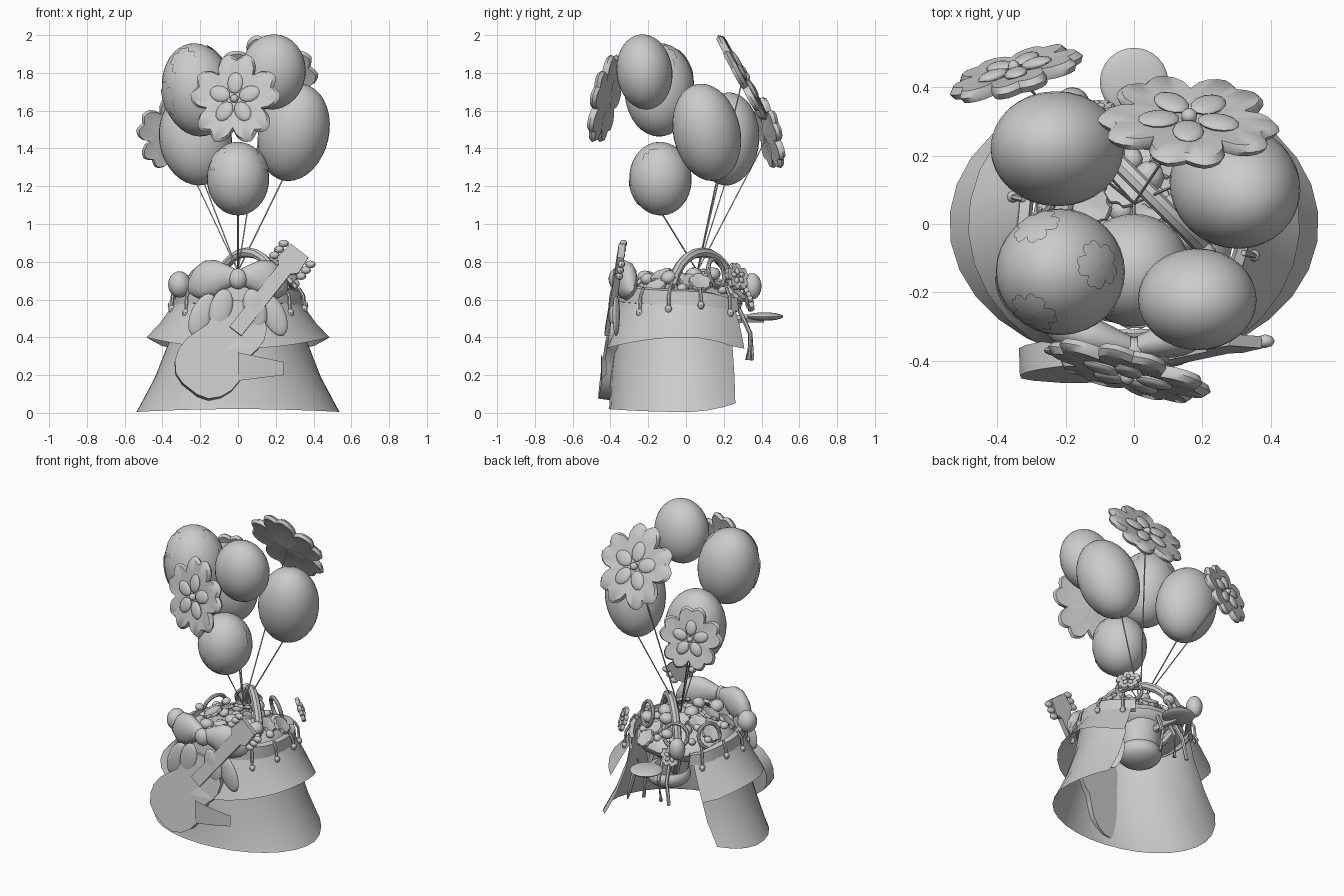
import bpy, bmesh, math, random
from mathutils import Matrix, Vector

random.seed(4)
if "Cube" in bpy.data.objects:
    bpy.data.objects.remove(bpy.data.objects["Cube"])

grey = bpy.data.materials.new("plain_grey")
grey.use_nodes = True
grey.diffuse_color = (0.6, 0.6, 0.6, 1)
grey.node_tree.nodes["Principled BSDF"].inputs["Base Color"].default_value = (0.6, 0.6, 0.6, 1)


def finish(name, bm, angle=40, recalc=True):
    if recalc:
        bmesh.ops.recalc_face_normals(bm, faces=bm.faces[:])
    mesh = bpy.data.meshes.new(name)
    bm.to_mesh(mesh)
    bm.free()
    ob = bpy.data.objects.new(name, mesh)
    bpy.context.collection.objects.link(ob)
    mesh.materials.append(grey)
    bpy.ops.object.select_all(action='DESELECT')
    ob.select_set(True)
    bpy.context.view_layer.objects.active = ob
    bpy.ops.object.shade_smooth_by_angle(angle=math.radians(angle))


def frame(loc, normal):
    return Matrix.Translation(loc) @ Vector(normal).to_track_quat('Z', 'Y').to_matrix().to_4x4()


def bridge(bm, loops, closed=True):
    """Join successive loops of vertices with quads."""
    for a, b in zip(loops, loops[1:]):
        n = len(a)
        for i in range(n if closed else n - 1):
            bm.faces.new((a[i], a[(i + 1) % n], b[(i + 1) % n], b[i]))


def add_ball(bm, mat, radii, seg=16):
    bmesh.ops.create_uvsphere(bm, u_segments=seg, v_segments=seg // 2 + 2, radius=1,
                              matrix=mat @ Matrix.Diagonal((*radii, 1)))


def ball(name, loc, radii, normal=(0, 0, 1), seg=16):
    bm = bmesh.new()
    add_ball(bm, frame(loc, normal), radii, seg)
    finish(name, bm)


def tube(name, pts, radius, sides=6, closed=False):
    """Sweep a round section along a path."""
    bm = bmesh.new()
    pts = [Vector(p) for p in pts]
    n, rings = len(pts), []
    for i, p in enumerate(pts):
        a, b = (i - 1, (i + 1) % n) if closed else (max(i - 1, 0), min(i + 1, n - 1))
        m = frame(p, pts[b] - pts[a])
        rings.append([bm.verts.new(m @ Vector((radius * math.cos(k * math.tau / sides),
                      radius * math.sin(k * math.tau / sides), 0))) for k in range(sides)])
    bridge(bm, rings + rings[:1] if closed else rings)
    if not closed:
        bm.faces.new(rings[0])
        bm.faces.new(rings[-1])
    finish(name, bm)


def ring(name, loc, normal, radius, thick):
    m, n = frame(loc, normal), 24
    tube(name, [m @ Vector((radius * math.cos(math.tau * i / n), radius * math.sin(math.tau * i / n), 0))
                for i in range(n)], thick, 8, True)


def sheet(name, rows, span=130, steps=22):
    """Wrap open at the back; rows are (rx, ry, z front, z side, z back)."""
    bm, grid = bmesh.new(), []
    for rx, ry, zf, zs, zb in rows:
        line = []
        for i in range(steps + 1):
            t = math.radians(span * (2 * i / steps - 1))
            c = math.cos(t)
            z = zs + (zf - zs) * max(c, 0) ** 2 + (zb - zs) * min(max(-c, 0) / 0.64, 1) ** 2
            line.append(bm.verts.new((rx * math.sin(t), -ry * c, z)))
        grid.append(line)
    bridge(bm, grid, False)
    finish(name, bm, recalc=False)


# Wrapping paper: skirt, collar and rim band
sheet("wrap_skirt", [(.54, .41, .02, .005, .05), (.525, .405, .04, .03, .07),
                     (.44, .4, .19, .19, .19), (.35, .38, .38, .42, .38), (.32, .34, .6, .6, .56)])
sheet("wrap_collar", [(.485, .43, .34, .4, .34), (.41, .4, .45, .48, .45), (.34, .36, .59, .58, .55)], 136)
sheet("rim_band", [(.32, .34, .58, .565, .53), (.345, .365, .59, .57, .54), (.34, .355, .67, .645, .61),
                   (.31, .33, .68, .655, .61), (.3, .32, .6, .6, .58)], 140)


def petal_radius(a):
    u = abs((((a + math.pi / 10) * 5 / math.tau) % 1) * 2 - 1)
    return 1 - .33 * u ** 3.5 - .12 * max(0, 1 - u / .3)


def petal_point(i, seg, r, h):
    a = i * math.tau / seg
    return Vector((r * petal_radius(a) * math.cos(a), r * petal_radius(a) * math.sin(a), h))


def blossom(name, loc, normal, r, thick, seg=60, detail=True):
    """Notched flower plate with a raised inner flower."""
    bm, m = bmesh.new(), frame(loc, normal)
    loops = [[bm.verts.new(m @ petal_point(i, seg, r * f, h * thick)) for i in range(seg)]
             for f, h in ((.12, -.6), (.6, -.25), (.95, -.4), (1, 0), (.93, .4), (.6, .35), (.12, .1))]
    bridge(bm, loops)
    bm.faces.new(loops[0])
    bm.faces.new(loops[-1])
    if detail:
        for k in range(5):
            turn = Matrix.Rotation(math.tau * k / 5 + math.pi / 2, 4, 'Z')
            add_ball(bm, m @ turn @ Matrix.Translation((r * .34, 0, thick * .4)), (r * .23, r * .17, thick * .35), 12)
        add_ball(bm, m @ Matrix.Translation((0, 0, thick * .4)), (r * .09, r * .09, thick * .5), 10)
    finish(name, bm, 50)


def patch(name, shape, direction, size, seg=40):
    """Thin blossom lying on a balloon surface; shape maps the unit sphere to it."""
    bm, q, loops = bmesh.new(), Vector(direction).to_track_quat('Z', 'Y'), []
    for f in (.05, .4, .7, 1):
        loop = []
        for i in range(seg):
            flat = petal_point(i, seg, size * f, 0)
            p = flat.length
            d = q @ Vector((flat.x * math.sin(p) / p, flat.y * math.sin(p) / p, math.cos(p)))
            loop.append(bm.verts.new(shape @ (d * 1.025)))
        loops.append(loop)
    bridge(bm, loops)
    bm.faces.new(loops[0][::-1])
    bmesh.ops.reverse_faces(bm, faces=bm.faces[:])
    bmesh.ops.recalc_face_normals(bm, faces=bm.faces[:])
    bm.faces.ensure_lookup_table()
    if bm.faces[0].normal.dot(Vector(direction)) < 0:
        bmesh.ops.reverse_faces(bm, faces=bm.faces[:])
    finish(name, bm, recalc=False)


# Tilted balloons, their strings and printed blossoms
knot = Vector((0, .06, .75))
balloons = [((-.215, -.14, 1.71), (.187, .185, .248), (-.16, .02, 1), False),
            ((.185, -.22, 1.805), (.173, .148, .2), (.12, -.12, 1), False),
            ((.295, .11, 1.485), (.187, .178, .264), (.23, -.22, 1), True),
            ((-.225, .22, 1.45), (.192, .168, .248), (-.2, .06, 1), True),
            ((0, -.135, 1.24), (.165, .165, .195), (0, -.06, 1), True)]
shapes = []
for i, (loc, radii, axis, tied) in enumerate(balloons):
    tilt = Vector((0, 0, 1)).rotation_difference(Vector(axis)).to_matrix().to_4x4()
    place = Matrix.Translation(loc) @ tilt
    shapes.append(place @ Matrix.Diagonal((*radii, 1)))
    bm = bmesh.new()
    add_ball(bm, place, radii, 32)
    finish(f"balloon_{i}", bm)
    if tied:
        tube(f"balloon_string_{i}", [knot, shapes[-1] @ Vector((0, 0, -.98))], .004, 4)
for b, direction in ((0, (-.3, -.7, .7)), (0, (.75, .1, .65)), (0, (-.25, .7, .6)), (0, (-.9, -.4, -.1)),
                     (4, (-.7, -.5, .6)), (4, (.8, -.2, .5)), (4, (.1, -1, -.4))):
    patch(f"balloon_print_{b}", shapes[b], direction, .4)

# Big blossoms, two of them on strings
for i, (loc, normal, r) in enumerate((((-.015, -.43, 1.66), (-.28, -1, .22), .25),
                                      ((.16, .3, 1.77), (.05, .85, .47), .27),
                                      ((-.345, .44, 1.48), (-.28, .95, .25), .205))):
    blossom(f"big_blossom_{i}", loc, normal, r, .045)
    if i:
        tube(f"blossom_string_{i}", [knot, loc], .004, 4)

# Guitar leaning on the front
axis = Vector((.62, .13, .78)).normalized()
side = axis.cross(Vector((0, -1, .1))).normalized()
out = side.cross(axis)
guitar = Matrix.Translation((-.25, -.42, .13)) @ Matrix((side, axis, out)).transposed().to_4x4()


def guitar_part(name, half, low, high):
    """Mirrored outline of (half width, length) pairs, extruded."""
    bm = bmesh.new()
    face = bm.faces.new([bm.verts.new(guitar @ Vector((x, y, low)))
                         for x, y in half + [(-x, y) for x, y in reversed(half)]])
    ext = bmesh.ops.extrude_face_region(bm, geom=[face])
    bmesh.ops.translate(bm, vec=out * (high - low),
                        verts=[v for v in ext["geom"] if isinstance(v, bmesh.types.BMVert)])
    finish(name, bm, 35)


guitar_part("guitar_body", [(.05, -.01), (.11, .01), (.155, .06), (.178, .12), (.18, .19), (.16, .26), (.14, .32),
                            (.15, .38), (.148, .44), (.12, .5), (.06, .54)], -.04, .04)
guitar_part("guitar_neck", [(.04, .38), (.04, .8), (.07, .83), (.06, .93)], .025, .06)
for s in (-1, 1):
    for k in range(3):
        ball("guitar_peg", guitar @ Vector((s * .09, .83 + .04 * k, .035)), (.028, .02, .02), seg=8)

# Bow with two scalloped wings, tails, leaves and knot
for s in (-1, 1):
    bm = bmesh.new()
    loops = [[bm.verts.new((s * x, -.36 + .25 * x + d * math.sin(k * math.tau / 12),
                            z + h * math.cos(k * math.tau / 12))) for k in range(12)]
             for x, z, h, d in ((.01, .72, .04, .03), (.06, .72, .065, .045), (.12, .71, .1, .06),
                                (.18, .7, .105, .06), (.23, .69, .075, .045), (.265, .67, .03, .02))]
    bridge(bm, loops)
    bm.faces.new(loops[0])
    bm.faces.new(loops[-1])
    finish("bow_wing", bm, 60)
    ball("bow_tail", (s * .09, -.39, .55), (.02, .06, .11), (s * .25, 0, -1))
    ball("side_leaf", (s * .19, -.37, .52), (.02, .06, .12), (s * .45, 0, -1))
ball("bow_knot", (0, -.37, .71), (.05, .04, .055))
ball("front_bud", (-.31, -.2, .68), (.06, .06, .07))

# Folded tab low on the front and loose leaf inside the back
bm = bmesh.new()
tab = [[bm.verts.new((.24 * i / 6, -.45 + .03 * (i / 6) ** 2, z + slope * i / 6)) for i in range(7)]
       for z, slope in ((.17, .03), (.32, -.05))]
bridge(bm, tab, False)
finish("front_tab", bm, recalc=False)
ball("back_leaf", (.28, .16, .28), (.06, .015, .14), (.2, .1, -1))

# Pot holding the filling
bm = bmesh.new()
bmesh.ops.create_cone(bm, cap_ends=True, segments=24, radius1=.11, radius2=.15, depth=.2,
                      matrix=Matrix.Translation((.05, .11, .46)))
finish("back_pot", bm)
ball("pot_base", (.05, .11, .36), (.135, .135, .08), seg=24)
ball("filling_mound", (0, 0, .58), (.3, .3, .11))

# Small buds and blooms heaped on the mound
for i in range(46):
    a, r = i * 2.4, .29 * math.sqrt((i + .5) / 46)
    loc = (r * math.cos(a), r * math.sin(a), .7 - .6 * r * r + random.uniform(-.02, .05))
    if i % 3:
        s = random.uniform(.025, .05)
        ball("filling_bud", loc, (s, s, s * .8), (random.uniform(-.5, .5), random.uniform(-.5, .5), 1), 10)
    else:
        blossom("filling_bloom", loc, (loc[0] * 2, loc[1] * 2, .6), .065, .025, 30, False)
blossom("side_bloom", (.27, .27, .72), (.7, .6, .3), .08, .03, 40)
blossom("back_bloom", (-.12, .33, .6), (-.2, 1, .3), .07, .03, 40)
ball("back_bud", (-.18, .35, .67), (.05, .05, .07))

# Handle and rings standing out of the filling
ring("basket_handle", (.05, .085, .62), (1, 1, 0), .23, .026)
for loc, normal in (((.17, .16, .74), (.5, .8, .2)), ((-.1, .25, .7), (-.3, 1, .3)), ((-.24, .1, .68), (-1, .4, .3))):
    ring("small_ring", loc, normal, .075, .012)

# Disc on the back with hanging stems
ball("back_disc", (0, .415, .51), (.1, .1, .022), seg=24)
tube("disc_stem", [(0, .41, .5), (.02, .3, .5), (.04, .2, .48)], .025)
for x in (-.08, -.03, .05):
    tube("hanging_stem", [(x, .28, .55), (x * 1.2, .34, .42), (x * 1.5, .31 + abs(x) * .5, .28)], .012)

# Trailing sprigs over the rim
for s in (-1, 1):
    for k in range(4):
        t = math.radians(50 + 26 * k)
        x, y, z = s * .355 * math.sin(t), -.375 * math.cos(t), .53 + .02 * (k % 3)
        tube("rim_sprig", [(x * .93, y * .93, .66), (x, y, .62), (x * 1.02, y * 1.02, z)], .009)
        ball("sprig_tip", (x * 1.02, y * 1.02, z), (.018, .018, .022), seg=8)
